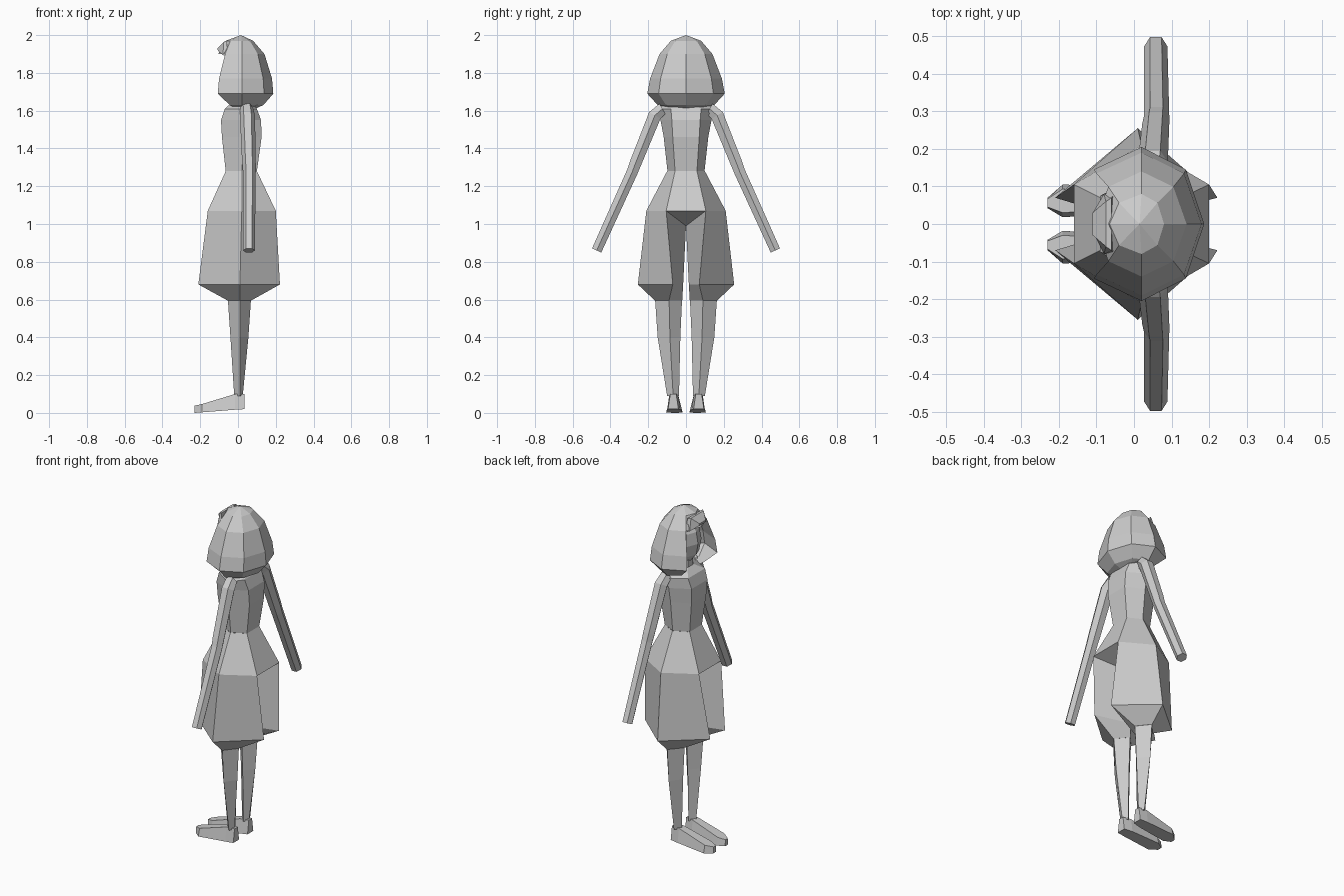
import bpy, bmesh, math
from mathutils import Vector

if "Cube" in bpy.data.objects:
    bpy.data.objects.remove(bpy.data.objects["Cube"])


def finish(name, bm, mirror=False):
    bmesh.ops.recalc_face_normals(bm, faces=bm.faces[:])
    me = bpy.data.meshes.new(name)
    bm.to_mesh(me)
    bm.free()
    ob = bpy.data.objects.new(name, me)
    bpy.context.collection.objects.link(ob)
    if mirror:
        m = ob.modifiers.new("mirror", "MIRROR")
        m.use_axis = (False, True, False)
    return ob


def loft(name, rings, caps=(True, True), mirror=False):
    bm = bmesh.new()
    vs = [[bm.verts.new(p) for p in r] for r in rings]
    n = len(rings[0])
    for a, b in zip(vs, vs[1:]):
        for i in range(n):
            j = (i + 1) % n
            bm.faces.new((a[i], a[j], b[j], b[i]))
    if caps[0]:
        bm.faces.new(vs[0])
    if caps[1]:
        bm.faces.new(vs[-1])
    return finish(name, bm, mirror)


def diamond(z, front, back, mid, inner, outer, zin=None, xm=0.01):
    return [(back, mid, z), (xm, outer, z), (front, mid, z),
            (xm, inner, z if zin is None else zin)]


def body_ring(z, front, back, panel, side, xm=0.02):
    return [(back, panel, z), (xm, side, z), (front, panel, z),
            (front, -panel, z), (xm, -side, z), (back, -panel, z)]


# lower legs
loft("lower_leg", [diamond(0.62, -0.055, 0.07, 0.09, 0.02, 0.165),
                   diamond(0.40, -0.04, 0.055, 0.085, 0.03, 0.15),
                   diamond(0.09, -0.02, 0.025, 0.068, 0.037, 0.10)], mirror=True)

# feet: heel, ankle front, toe shoulder, toe tip
foot = []
for x, y0, y1, zb, zt in [(0.035, 0.04, 0.095, 0.02, 0.10), (-0.015, 0.03, 0.10, 0.017, 0.10),
                          (-0.19, 0.018, 0.105, 0.003, 0.047), (-0.23, 0.042, 0.07, 0, 0.038)]:
    i = 0.012 if x > -0.2 else 0.003
    foot.append([(x, y0, zb), (x, y1, zb), (x, y1 - i, zt), (x, y0 + i, zt)])
loft("foot", foot, mirror=True)

# puffed shorts
loft("shorts_leg", [diamond(0.595, -0.055, 0.07, 0.09, 0.02, 0.165),
                    diamond(0.68, -0.21, 0.222, 0.07, 0.015, 0.255),
                    diamond(1.07, -0.16, 0.20, 0.105, 0.0, 0.21, zin=0.99, xm=0.02)],
     caps=(True, False), mirror=True)
bm = bmesh.new()
c = bm.verts.new((0.02, 0, 0.99))
for x in (-0.16, 0.20):
    bm.faces.new((bm.verts.new((x, 0.105, 1.07)), bm.verts.new((x, -0.105, 1.07)), c))
finish("shorts_crotch", bm)
loft("shorts_hips", [body_ring(1.07, -0.16, 0.20, 0.105, 0.21),
                     body_ring(1.28, -0.065, 0.10, 0.058, 0.10)], caps=(False, False))

# torso and neck
loft("torso", [body_ring(1.28, -0.065, 0.10, 0.058, 0.098),
               body_ring(1.46, -0.085, 0.125, 0.07, 0.118),
               body_ring(1.55, -0.09, 0.122, 0.075, 0.135),
               body_ring(1.61, -0.07, 0.10, 0.08, 0.155, 0.04),
               body_ring(1.645, -0.03, 0.075, 0.03, 0.10, 0.03)])
loft("neck", [body_ring(1.61, -0.03, 0.07, 0.025, 0.05),
              body_ring(1.72, -0.03, 0.06, 0.025, 0.045)])

# arms: hexagonal rings swept from shoulder to wrist
path = [((0.045, 0.125, 1.61), 0.036), ((0.05, 0.165, 1.575), 0.04),
        ((0.058, 0.268, 1.32), 0.036), ((0.06, 0.285, 1.275), 0.034),
        ((0.058, 0.473, 0.86), 0.031)]
dirs = [(0.9, -0.5), (0.5, -0.87), (0.39, -0.92), (0.41, -0.91), (0.41, -0.91)]
rings = []
for (p, r), d in zip(path, dirs):
    d = Vector((0, *d)).normalized()
    side = Vector((0, -d.z, d.y))
    rings.append([Vector(p) + r * (Vector((1, 0, 0)) * math.cos(math.radians(a)) +
                                   side * math.sin(math.radians(a)))
                  for a in range(0, 360, 60)])
loft("arm", rings, mirror=True)

# head with a tapered chin
bm = bmesh.new()
bmesh.ops.create_uvsphere(bm, u_segments=8, v_segments=6, radius=1)
for v in bm.verts:
    t = 0.8 if v.co.z < -0.6 else 1
    v.co = Vector((0.01 + 0.09 * v.co.x * t, 0.10 * v.co.y * t, 1.79 + 0.135 * v.co.z))
finish("head", bm)

# bobbed hair: an eight-sided dome left open at the face
rows = [(1.61, -0.02, 0.09, 0.09), (1.63, -0.07, 0.135, 0.15), (1.69, -0.16, 0.187, 0.205),
        (1.77, -0.15, 0.18, 0.19), (1.90, -0.105, 0.14, 0.14), (1.97, -0.065, 0.08, 0.08)]
bm = bmesh.new()
grid = []
for z, x0, x1, ry in rows:
    ring = []
    for k in range(8):
        a = k * math.pi / 4
        cx = math.cos(a)
        ring.append(bm.verts.new((0.02 + cx * (x1 - 0.02 if cx > 0 else 0.02 - x0),
                                  ry * math.sin(a), z)))
    grid.append(ring)
for r in range(5):
    for k in range(8):
        if r == 4 or k not in (3, 4):
            j = (k + 1) % 8
            bm.faces.new((grid[r][k], grid[r][j], grid[r + 1][j], grid[r + 1][k]))
top = bm.verts.new((0.015, 0, 2.0))
for k in range(8):
    bm.faces.new((grid[5][k], grid[5][(k + 1) % 8], top))
bmesh.ops.delete(bm, geom=[v for v in bm.verts if not v.link_faces], context="VERTS")
finish("hair", bm)

# fringe jutting over the forehead
loft("fringe", [[(-0.06, 0.07, 1.965), (-0.06, -0.07, 1.965), (-0.05, -0.08, 1.88), (-0.05, 0.08, 1.88)],
                [(-0.075, 0.06, 1.965), (-0.075, -0.06, 1.965), (-0.08, -0.08, 1.895), (-0.08, 0.08, 1.895)],
                [(-0.11, 0.03, 1.93), (-0.11, -0.03, 1.93), (-0.105, -0.03, 1.915), (-0.105, 0.03, 1.915)]])
